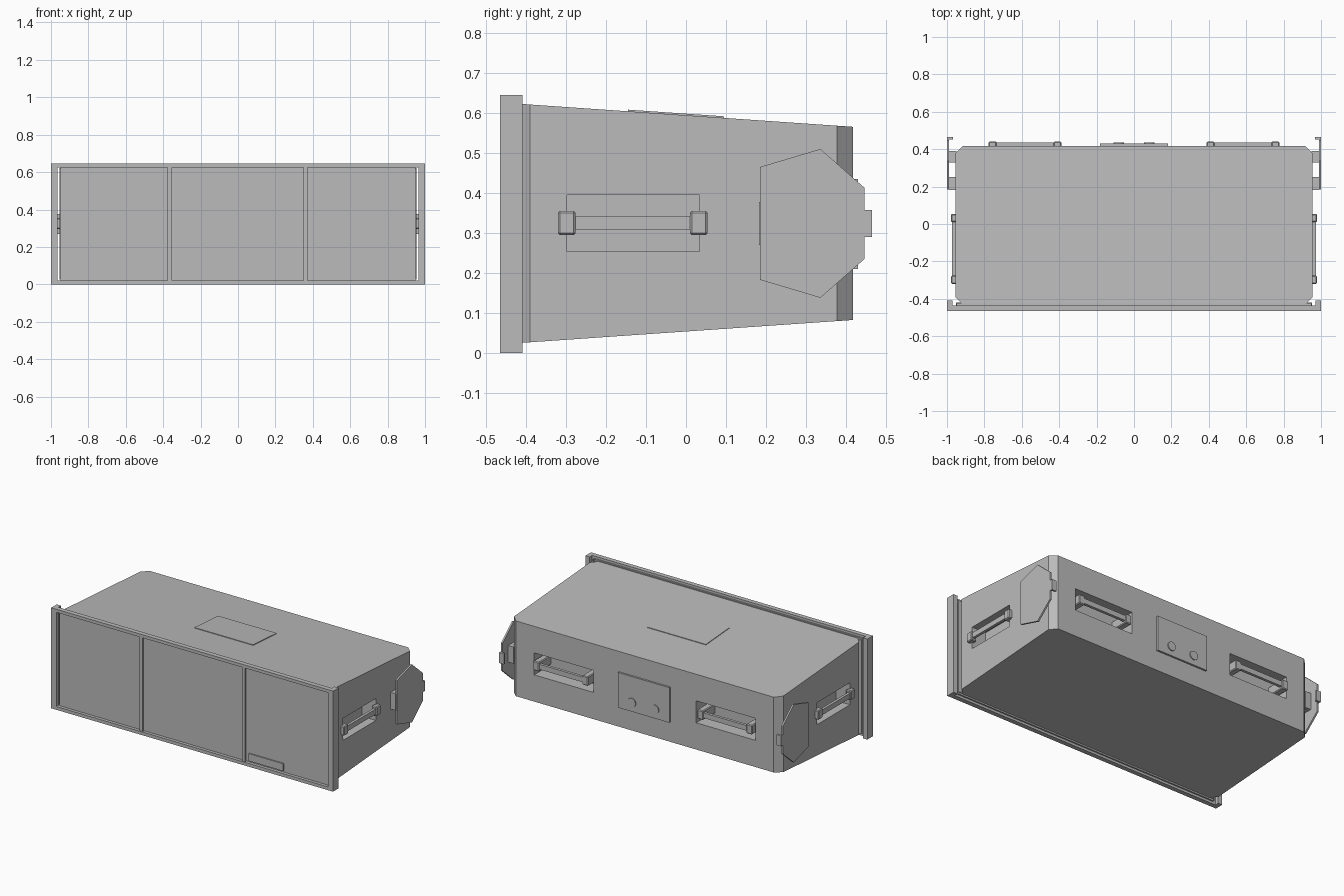
import bpy, bmesh
from mathutils import Vector

cube = bpy.data.objects.get("Cube")
if cube:
    bpy.data.objects.remove(cube, do_unlink=True)

grey = bpy.data.materials.new("plain_grey")
grey.use_nodes = True
COLOUR = (0.5, 0.5, 0.5, 1)
grey.diffuse_color = COLOUR
grey.node_tree.nodes["Principled BSDF"].inputs["Base Color"].default_value = COLOUR

MID = 0.324  # height of the body's centre line


def finish(name, bm, bevel=0):
    bmesh.ops.recalc_face_normals(bm, faces=bm.faces)
    if bevel:
        bmesh.ops.bevel(bm, geom=bm.edges[:], offset=bevel, segments=1,
                        affect='EDGES', profile=0.5)
    mesh = bpy.data.meshes.new(name)
    bm.to_mesh(mesh)
    bm.free()
    mesh.materials.append(grey)
    ob = bpy.data.objects.new(name, mesh)
    bpy.context.collection.objects.link(ob)
    return ob


def box(name, x, y, z, bevel=0):
    bm = bmesh.new()
    bmesh.ops.create_cube(bm, size=1)
    for v in bm.verts:
        v.co = [lo + (hi - lo) * (c + 0.5) for c, (lo, hi) in zip(v.co, (x, y, z))]
    return finish(name, bm, bevel)


def prism_x(name, outline, x0, x1):
    """Extrude a (y, z) outline along x."""
    bm = bmesh.new()
    face = bm.faces.new([bm.verts.new((x0, y, z)) for y, z in outline])
    ext = bmesh.ops.extrude_face_region(bm, geom=[face])["geom"]
    bmesh.ops.translate(bm, vec=(x1 - x0, 0, 0),
                        verts=[g for g in ext if isinstance(g, bmesh.types.BMVert)])
    return finish(name, bm)


def span(s, a, b):
    """Mirror a range across x = 0 when s is -1."""
    return tuple(sorted((s * a, s * b)))


def half_height(y):
    return 0.2985 - 0.069 * (y + 0.41)


# Tapered body with chamfered upright corners
def build_body():
    bm = bmesh.new()
    w, front, back, c = 0.955, -0.43, 0.418, 0.04
    half = [(w - c, front), (w, front + c), (w, back - c), (w - c, back)]
    outline = half + [(-x, y) for x, y in reversed(half)]
    rings = [[bm.verts.new((x, y, MID + s * half_height(y))) for x, y in outline]
             for s in (-1, 1)]
    n = len(outline)
    for i in range(n):
        j = (i + 1) % n
        bm.faces.new((rings[0][i], rings[0][j], rings[1][j], rings[1][i]))
    # Caps split into strips so the corners stay flat
    for r in rings:
        for i in range(n // 2 - 1):
            bm.faces.new((r[i], r[i + 1], r[n - 2 - i], r[n - 1 - i]))
    return finish("body", bm)


body = build_body()

# Handle recesses cut into the sides and the back
DEPTH = 0.1
cutters = []
for s in (-1, 1):
    cutters.append(box("recess_cutter", span(s, 0.955 - DEPTH, 1.1),
                       (-0.298, 0.034), (0.254, 0.395)))
    cutters.append(box("recess_cutter", span(s, 0.365, 0.785),
                       (0.418 - DEPTH, 0.6), (0.254, 0.395)))
bpy.context.view_layer.objects.active = body
for cutter in cutters:
    mod = body.modifiers.new("recess", 'BOOLEAN')
    mod.operation = 'DIFFERENCE'
    mod.solver = 'EXACT'
    mod.object = cutter
    bpy.ops.object.modifier_apply(modifier=mod.name)
    bpy.data.objects.remove(cutter, do_unlink=True)

# Front frame: rails, posts and rear lips
for name, z in (("bottom_rail", (0, 0.021)), ("top_rail", (0.625, 0.645))):
    box(name, (-0.97, 0.97), (-0.465, -0.435), z)
for s, side in ((-1, "right"), (1, "left")):
    box(side + "_post", span(s, 0.964, 1), (-0.465, -0.435), (0, 0.645))
    box(side + "_post_lip", span(s, 0.97, 1), (-0.435, -0.409), (0, 0.645))

# Front panels, dividers and the small drawer plate
edges = (-0.953, -0.365, 0.36, 0.953)
for a, b in zip(edges, edges[1:]):
    box("front_panel", (a, b), (-0.45, -0.42), (0.026, 0.62))
for x in edges[1:3]:
    box("front_divider", (x - 0.011, x + 0.011), (-0.46, -0.435), (0.021, 0.625))
box("drawer_plate", (0.395, 0.64), (-0.458, -0.44), (0.033, 0.08))
for z in ((0.015, 0.03), (0.618, 0.63)):
    box("panel_edge_strip", (-0.95, 0.95), (-0.445, -0.425), z)

# Handles on both sides and the back
Z_BAR, Z_GRIP = (0.309, 0.342), (0.295, 0.355)
for s in (-1, 1):
    box("side_handle_bar", span(s, 0.955, 0.972), (-0.29, 0.025), Z_BAR)
    for y in (-0.298, 0.032):
        box("side_handle_grip", span(s, 0.94, 0.978), (y - 0.022, y + 0.022), Z_GRIP, 0.005)
    box("back_handle_bar", span(s, 0.4, 0.765), (0.418, 0.436), Z_BAR)
    for x in (0.409, 0.756):
        box("back_handle_grip", span(s, x - 0.021, x + 0.021), (0.31, 0.441), Z_GRIP, 0.005)

# Side brackets: six-sided plate, spacer blocks and hooked tab
HEX = [(0.185, 0.465), (0.336, 0.51), (0.446, 0.413),
       (0.446, 0.235), (0.336, 0.138), (0.185, 0.183)]
for s in (-1, 1):
    prism_x("bracket_plate", HEX, s * 0.989, s * 1.0)
    for y in ((0.183, 0.25), (0.33, 0.39)):
        box("bracket_spacer", span(s, 0.95, 0.99), y, (0.27, 0.377))
    box("bracket_tab", span(s, 0.989, 1), (0.44, 0.465), (0.29, 0.358))
    box("bracket_hook", span(s, 0.967, 1), (0.452, 0.465), (0.29, 0.358))

# Back service plate with two round knobs
box("back_plate", (-0.183, 0.183), (0.41, 0.43), (0.21, 0.435))
for x in (-0.082, 0.082):
    bm = bmesh.new()
    bmesh.ops.create_cone(bm, cap_ends=True, segments=24, radius1=0.028,
                          radius2=0.028, depth=0.012)
    for v in bm.verts:
        v.co = Vector((x + v.co.x, 0.43 + v.co.z, 0.27 + v.co.y))
    finish("back_knob", bm)

# Thin raised panel on the sloping top
lid = [(y, MID + half_height(y) + d) for y, d in
       ((-0.145, -0.01), (0.095, -0.01), (0.095, 0.004), (-0.145, 0.004))]
prism_x("top_panel", lid, -0.208, 0.208)
